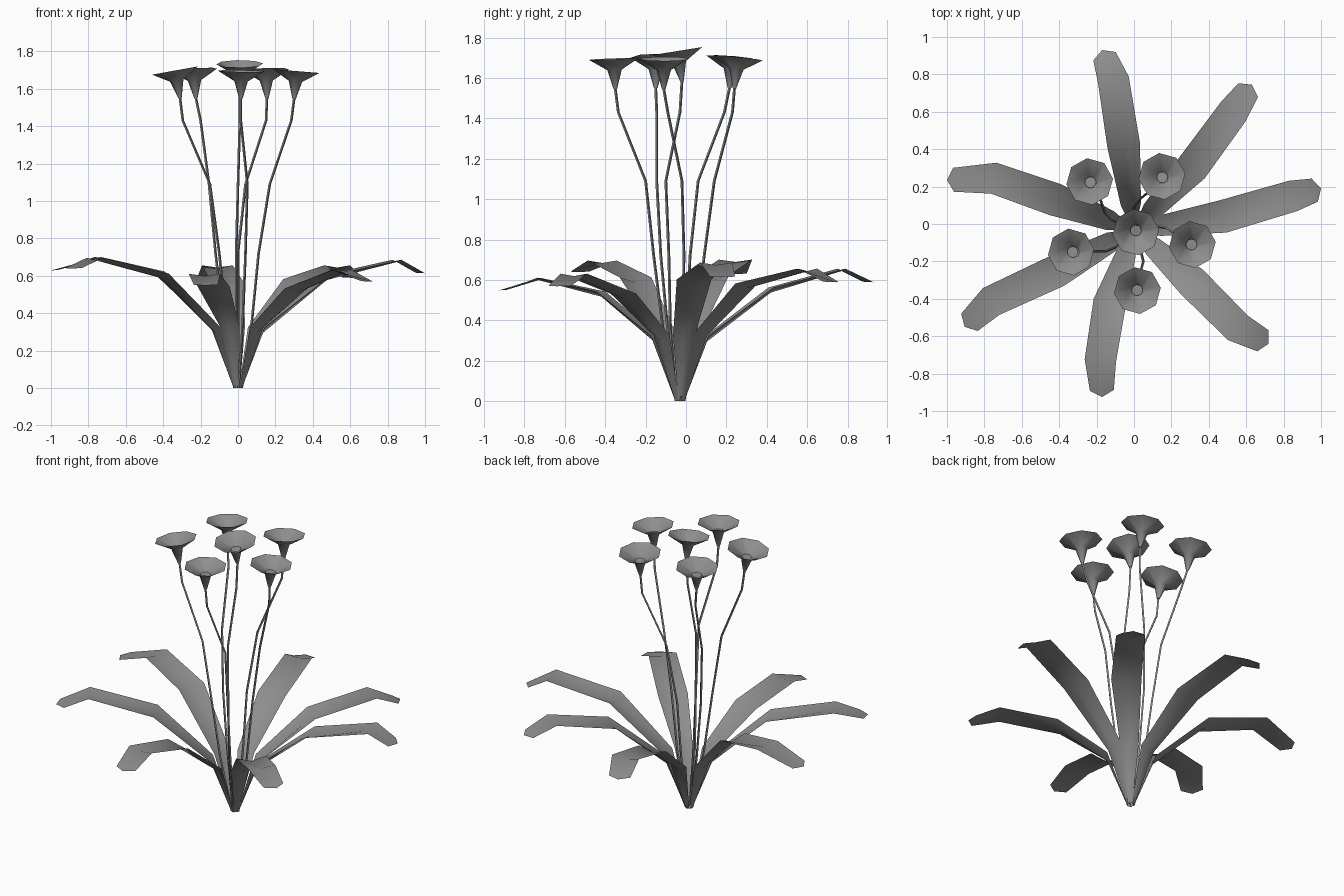
import bpy, bmesh, math
from mathutils import Vector

if "Cube" in bpy.data.objects:
    bpy.data.objects.remove(bpy.data.objects["Cube"])

ROOT = Vector((0, -0.03, 0))

# Dark grey for the whole plant
DARK = bpy.data.materials.new("dark_grey")
DARK.diffuse_color = (0.27, 0.27, 0.27, 1)
DARK.use_nodes = True
DARK.node_tree.nodes["Principled BSDF"].inputs["Base Color"].default_value = DARK.diffuse_color


def make_object(name, bm):
    mesh = bpy.data.meshes.new(name)
    bm.to_mesh(mesh)
    bm.free()
    mesh.materials.append(DARK)
    obj = bpy.data.objects.new(name, mesh)
    bpy.context.collection.objects.link(obj)
    bpy.ops.object.select_all(action='DESELECT')
    obj.select_set(True)
    bpy.context.view_layer.objects.active = obj
    bpy.ops.object.shade_smooth_by_angle(angle=math.radians(60))
    return obj


def bridge(bm, a, b, closed):
    n = len(a)
    for i in range(n if closed else n - 1):
        j = (i + 1) % n
        bm.faces.new((a[i], a[j], b[j], b[i]))


def add_ring(bm, centre, normal, radius, sides):
    rot = Vector((0, 0, 1)).rotation_difference(normal)
    ring = []
    for i in range(sides):
        t = 2 * math.pi * i / sides + 0.12
        ring.append(bm.verts.new(centre + rot @ Vector((math.cos(t), math.sin(t), 0)) * radius))
    return ring


# Leaves: creased strips that arch over, with a blunt pointed tip
def make_leaf(name, mid, peak, tip):
    mid, peak, tip = Vector(mid), Vector(peak), Vector(tip)
    out = Vector((mid.x, mid.y - ROOT.y, 0)).normalized()
    path = [ROOT + out * 0.02, ROOT + out * 0.135 + Vector((0, 0, 0.31)), mid, peak, tip]
    half = [0.012, 0.054, 0.088, 0.084, 0.064]
    fold = [0.0, 0.03, 0.025, 0.012, 0.003]
    bm = bmesh.new()
    prev = None
    for i, p in enumerate(path):
        d = path[min(i + 1, 4)] - path[max(i - 1, 0)]
        d.z = 0
        d.normalize()
        side = Vector((-d.y, d.x, 0)) * half[i]
        lift = Vector((0, 0, fold[i] / 2))
        back = d * (0.035 if i == 4 else 0)
        row = [bm.verts.new(q) for q in (p - side + lift - back, p - lift, p + side + lift - back)]
        if prev:
            bridge(bm, prev, row, False)
        prev = row
    make_object(name, bm)


leaves = [
    ((-0.055, 0.42, 0.55), (-0.11, 0.77, 0.65), (-0.17, 0.93, 0.59)),
    ((0.31, 0.30, 0.57), (0.53, 0.60, 0.65), (0.63, 0.745, 0.59)),
    ((0.475, 0.04, 0.59), (0.85, 0.15, 0.68), (1.0, 0.19, 0.615)),
    ((0.31, -0.31, 0.52), (0.555, -0.555, 0.625), (0.72, -0.64, 0.57)),
    ((-0.13, -0.42, 0.53), (-0.18, -0.73, 0.605), (-0.17, -0.925, 0.55)),
    ((-0.41, -0.25, 0.60), (-0.765, -0.415, 0.69), (-0.905, -0.55, 0.64)),
    ((-0.42, 0.13, 0.61), (-0.75, 0.245, 0.695), (-1.0, 0.235, 0.63)),
]
for i, leaf in enumerate(leaves):
    make_leaf(f"leaf_{i + 1}", *leaf)


# Flowers: thin bent stem and an eight-sided funnel with a flat centre
def make_flower(i, low, mid, high, top, top_z, tilt):
    low, mid, high, top = (Vector((*p, z)) for p, z in
                           ((low, 0.72), (mid, 1.09), (high, 1.43), (top, top_z)))
    out = Vector((low.x, low.y - ROOT.y, 0)).normalized()
    base = ROOT + out * 0.02
    path = [base, base.lerp(low, 0.5) + out * 0.01, low, mid, high, top]
    bm = bmesh.new()
    prev = None
    for p in path:
        ring = add_ring(bm, p, Vector((0, 0, 1)), 0.007, 4)
        if prev:
            bridge(bm, prev, ring, True)
        prev = ring
    make_object(f"stem_{i}", bm)

    axis = Vector((*tilt, 1)).normalized()
    bm = bmesh.new()
    prev = add_ring(bm, top, axis, 0.009, 8)
    bm.faces.new(list(reversed(prev)))
    for h, r in ((0.095, 0.036), (0.15, 0.126)):
        ring = add_ring(bm, top + axis * h, axis, r, 8)
        bridge(bm, prev, ring, True)
        prev = ring
    make_object(f"flower_{i}", bm)

    bm = bmesh.new()
    bm.faces.new(add_ring(bm, top + axis * 0.098, axis, 0.03, 12))
    make_object(f"flower_centre_{i}", bm)


flowers = [
    ((-0.12, 0.02), (-0.155, 0.06), (-0.20, 0.19), (-0.225, 0.215), 1.55, (-0.08, 0.08)),
    ((0.00, 0.09), (0.04, 0.14), (0.15, 0.23), (0.155, 0.24), 1.55, (-0.04, 0.1)),
    ((-0.01, -0.085), (0.00, -0.10), (0.01, -0.03), (0.01, -0.02), 1.585, (0.0, -0.16)),
    ((0.11, -0.01), (0.17, -0.02), (0.285, -0.09), (0.30, -0.11), 1.545, (0.08, 0.0)),
    ((-0.10, -0.125), (-0.15, -0.145), (-0.295, -0.145), (-0.31, -0.15), 1.55, (-0.18, 0.0)),
    ((0.04, -0.16), (0.05, -0.20), (0.015, -0.335), (0.015, -0.35), 1.545, (0.02, -0.04)),
]
for i, f in enumerate(flowers):
    make_flower(i + 1, *f)
